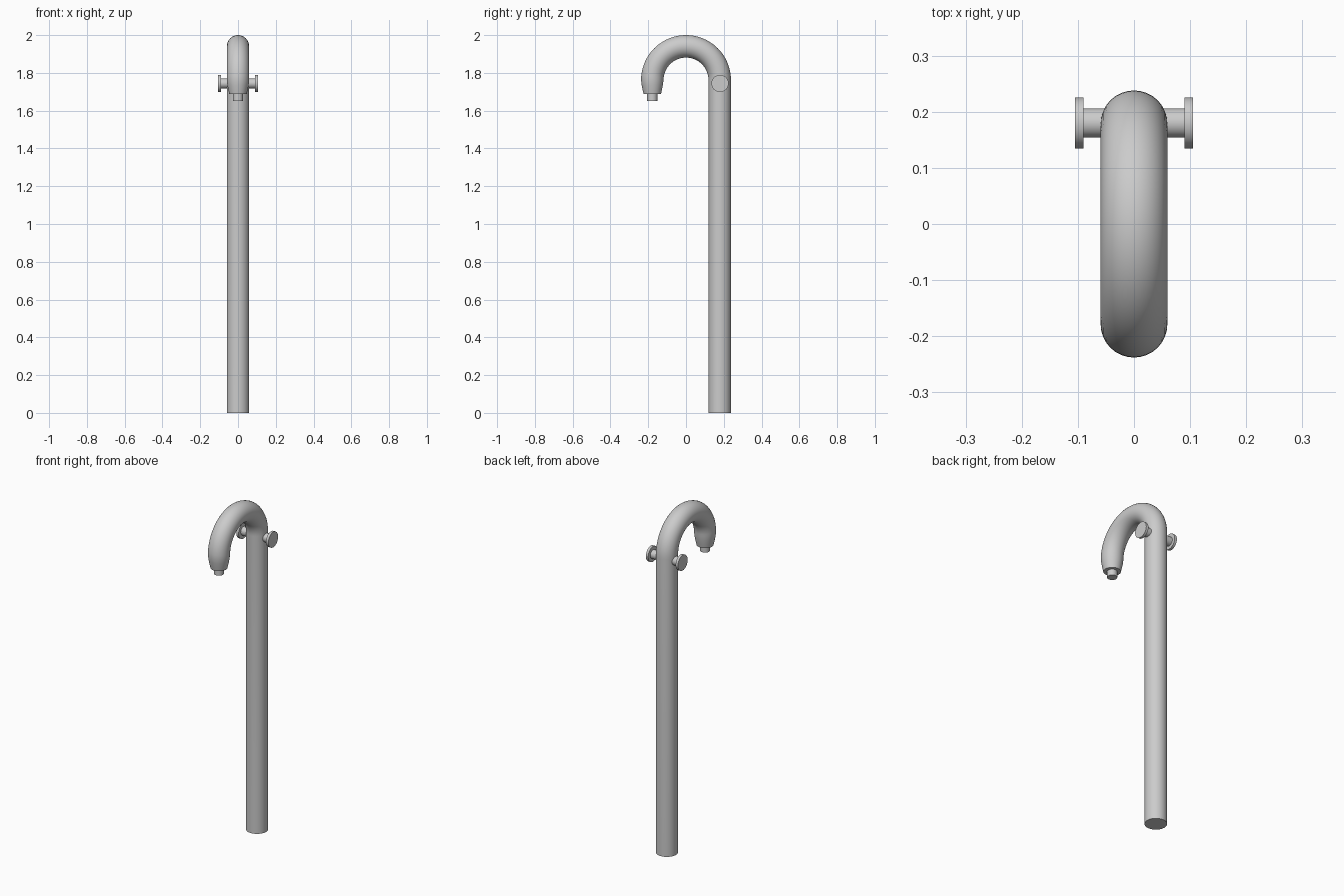
import bpy, bmesh
from math import cos, sin, pi, radians
from mathutils import Vector

if "Cube" in bpy.data.objects:
    bpy.data.objects.remove(bpy.data.objects["Cube"])

PIPE_R = 0.0595   # pipe radius
BEND_R = 0.1785   # radius of the crook centre line
BEND_Z = 2 - BEND_R - PIPE_R
KNOB_Z = 1.744


def sweep(name, rings, sides=32):
    """Skin circular rings given as (centre, radius, side axis, other axis)."""
    bm = bmesh.new()
    loops = []
    for c, r, u, v in rings:
        loops.append([bm.verts.new(Vector(c) + r * (cos(2 * pi * i / sides) * Vector(u)
                      + sin(2 * pi * i / sides) * Vector(v))) for i in range(sides)])
    for a, b in zip(loops, loops[1:]):
        for i in range(sides):
            j = (i + 1) % sides
            bm.faces.new((a[i], a[j], b[j], b[i]))
    bm.faces.new(loops[0])
    bm.faces.new(loops[-1])
    bmesh.ops.recalc_face_normals(bm, faces=bm.faces)
    mesh = bpy.data.meshes.new(name)
    bm.to_mesh(mesh)
    bm.free()
    ob = bpy.data.objects.new(name, mesh)
    bpy.context.collection.objects.link(ob)
    bpy.context.view_layer.objects.active = ob
    ob.select_set(True)
    bpy.ops.object.shade_smooth_by_angle(angle=radians(35))
    ob.select_set(False)
    return ob


X, Y, Z = (1, 0, 0), (0, 1, 0), (0, 0, 1)

# Upright pole, half-circle crook and tapered mouth in one sweep
pipe = [((0, BEND_R, 0), PIPE_R, X, Y)]
for k in range(33):
    t = pi * k / 32
    pipe.append(((0, BEND_R * cos(t), BEND_Z + BEND_R * sin(t)), PIPE_R, X, (0, cos(t), sin(t))))
for z, r in [(1.735, 0.056), (1.71, 0.051), (1.687, 0.046)]:
    pipe.append(((0, -BEND_R, z), r, X, (0, -1, 0)))
sweep("curved_pipe", pipe)

# Small spout under the mouth
sweep("spout", [((0, -BEND_R, z), 0.027, X, Y) for z in (1.70, 1.652)])

# Pair of side knobs: stem plus flat disc
for side, s in (("left", -1), ("right", 1)):
    profile = [(0.03, 0.026), (0.09, 0.026), (0.09, 0.0455), (0.105, 0.0455)]
    sweep(side + "_knob", [((s * x, 0.18, KNOB_Z), r, Y, Z) for x, r in profile])
